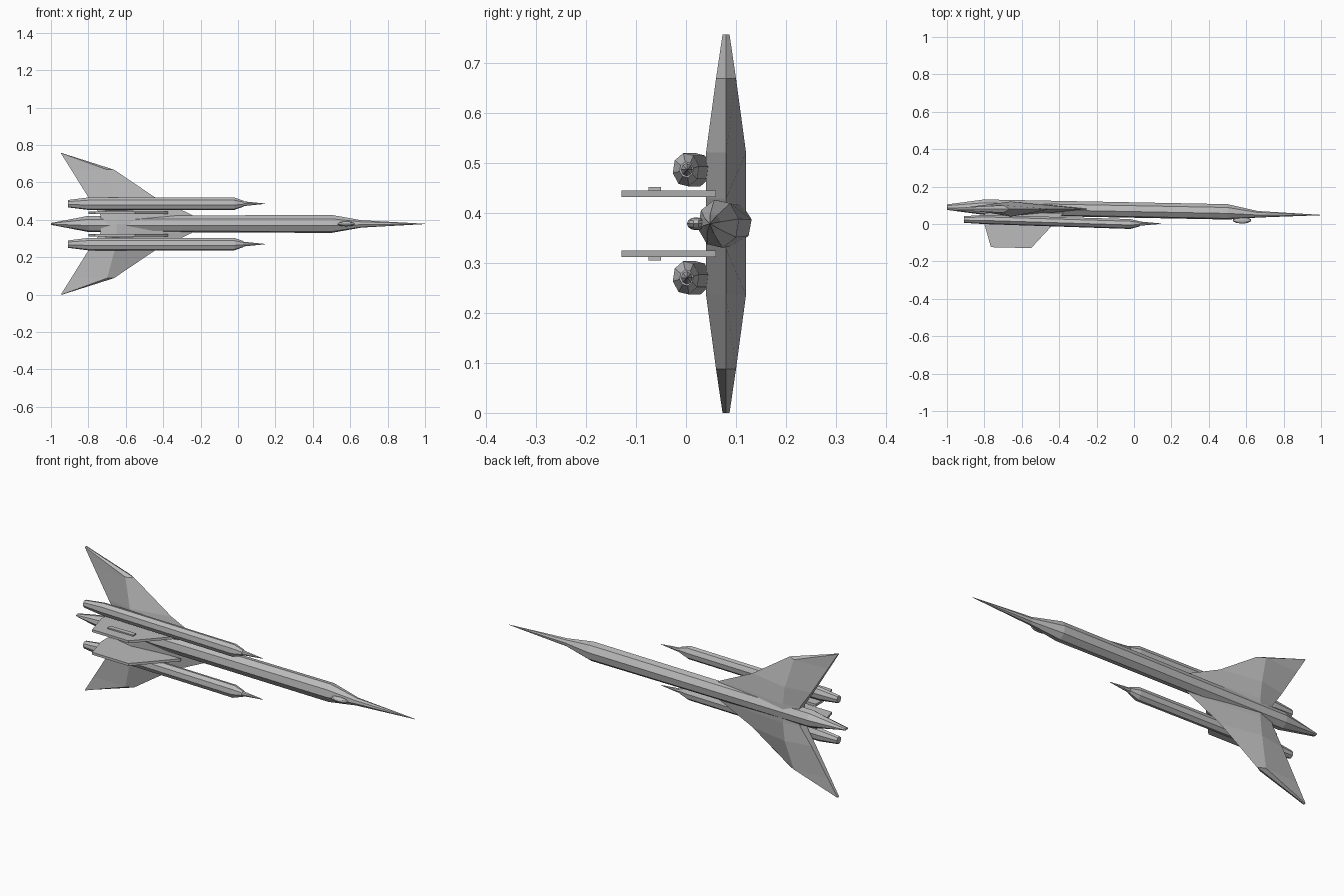
import bpy, bmesh, math
from mathutils import Matrix

if "Cube" in bpy.data.objects:
    bpy.data.objects.remove(bpy.data.objects["Cube"])

MID = 0.378  # height of the symmetry plane

grey = bpy.data.materials.new("airframe grey")
grey.use_nodes = True
tone = (0.5, 0.5, 0.5, 1)
grey.diffuse_color = tone
grey.node_tree.nodes["Principled BSDF"].inputs["Base Color"].default_value = tone


def finish(name, bm):
    bmesh.ops.recalc_face_normals(bm, faces=bm.faces)
    mesh = bpy.data.meshes.new(name)
    bm.to_mesh(mesh)
    bm.free()
    mesh.materials.append(grey)
    obj = bpy.data.objects.new(name, mesh)
    bpy.context.collection.objects.link(obj)
    return obj


def loft(name, rings):
    """Skin a list of equal-length point rings and cap the ends."""
    bm = bmesh.new()
    loops = [[bm.verts.new(p) for p in ring] for ring in rings]
    n = len(rings[0])
    for a, b in zip(loops, loops[1:]):
        for i in range(n):
            j = (i + 1) % n
            bm.faces.new((a[i], a[j], b[j], b[i]))
    bm.faces.new(loops[0])
    bm.faces.new(loops[-1])
    return finish(name, bm)


def body(name, stations, z, sides=8, turn=0.0):
    """Faceted tube along x; each station is x, centre y, radius y, radius z."""
    angles = [math.tau * i / sides + turn for i in range(sides)]
    return loft(name, [[(x, cy + ry * math.cos(a), z + rz * math.sin(a)) for a in angles]
                       for x, cy, ry, rz in stations])


def slab(name, outline, z, thick):
    """Flat plate drawn in x and y, extruded through z."""
    return loft(name, [[(x, y, z + s * thick / 2) for x, y in outline] for s in (-1, 1)])


# Fuselage with long needle nose and pinched tail
body("fuselage", [(-1, 0.09, 0.015, 0.005), (-0.8, 0.09, 0.042, 0.044),
                  (0.5, 0.065, 0.042, 0.049), (0.66, 0.052, 0.018, 0.02),
                  (1, 0.048, 0.001, 0.001)], MID, turn=0.2)

# Canopy bubble
bm = bmesh.new()
bmesh.ops.create_uvsphere(bm, u_segments=10, v_segments=6, radius=1,
                          matrix=Matrix.Translation((0.578, 0.02, MID))
                          @ Matrix.Diagonal((0.05, 0.018, 0.013, 1)))
finish("canopy", bm)

# Span stations: offset, leading x, ridge x, trailing x, ridge half depth, trailing half depth
wing_stations = [(0, -0.17, -0.65, -0.727, 0.04, 0.025),
                 (0.05, -0.25, -0.65, -0.737, 0.04, 0.022),
                 (0.142, -0.444, -0.66, -0.8, 0.04, 0.016),
                 (0.29, -0.663, -0.7, -0.892, 0.02, 0.01),
                 (0.378, -0.94, -0.943, -0.947, 0.007, 0.006)]

for side, label in ((1, "upper"), (-1, "lower")):
    # Wing with a ridge behind the swept leading edge
    loft(label + "_wing", [[(lead, 0.08, MID + side * s), (ridge, 0.08 + deep, MID + side * s),
                            (trail, 0.08 + back, MID + side * s),
                            (trail, 0.08 - back, MID + side * s),
                            (ridge, 0.08 - deep, MID + side * s)]
                           for s, lead, ridge, trail, deep, back in wing_stations])

    # Engine pod and its inlet spike
    pod_z = MID + side * 0.108
    body(label + "_engine", [(-0.91, 0.024, 0.018, 0.02), (-0.8, 0.024, 0.025, 0.034),
                             (-0.02, 0.0, 0.027, 0.034), (0.03, 0.001, 0.014, 0.016)],
         pod_z, turn=0.2)
    body(label + "_inlet_spike", [(0.0, 0.001, 0.014, 0.016), (0.045, 0.002, 0.01, 0.011),
                                  (0.145, 0.002, 0.001, 0.001)], pod_z)

    # Upright fin and the thin panel on its outer face
    fin_z = MID + side * 0.06
    slab(label + "_fin", [(-0.8, 0.06), (-0.8, 0.0), (-0.765, -0.124), (-0.55, -0.129),
                          (-0.43, 0.0), (-0.375, 0.06)], fin_z, 0.013)
    slab(label + "_fin_panel", [(-0.71, -0.05), (-0.71, -0.075), (-0.56, -0.075),
                                (-0.56, -0.05)], fin_z + side * 0.009, 0.008)
